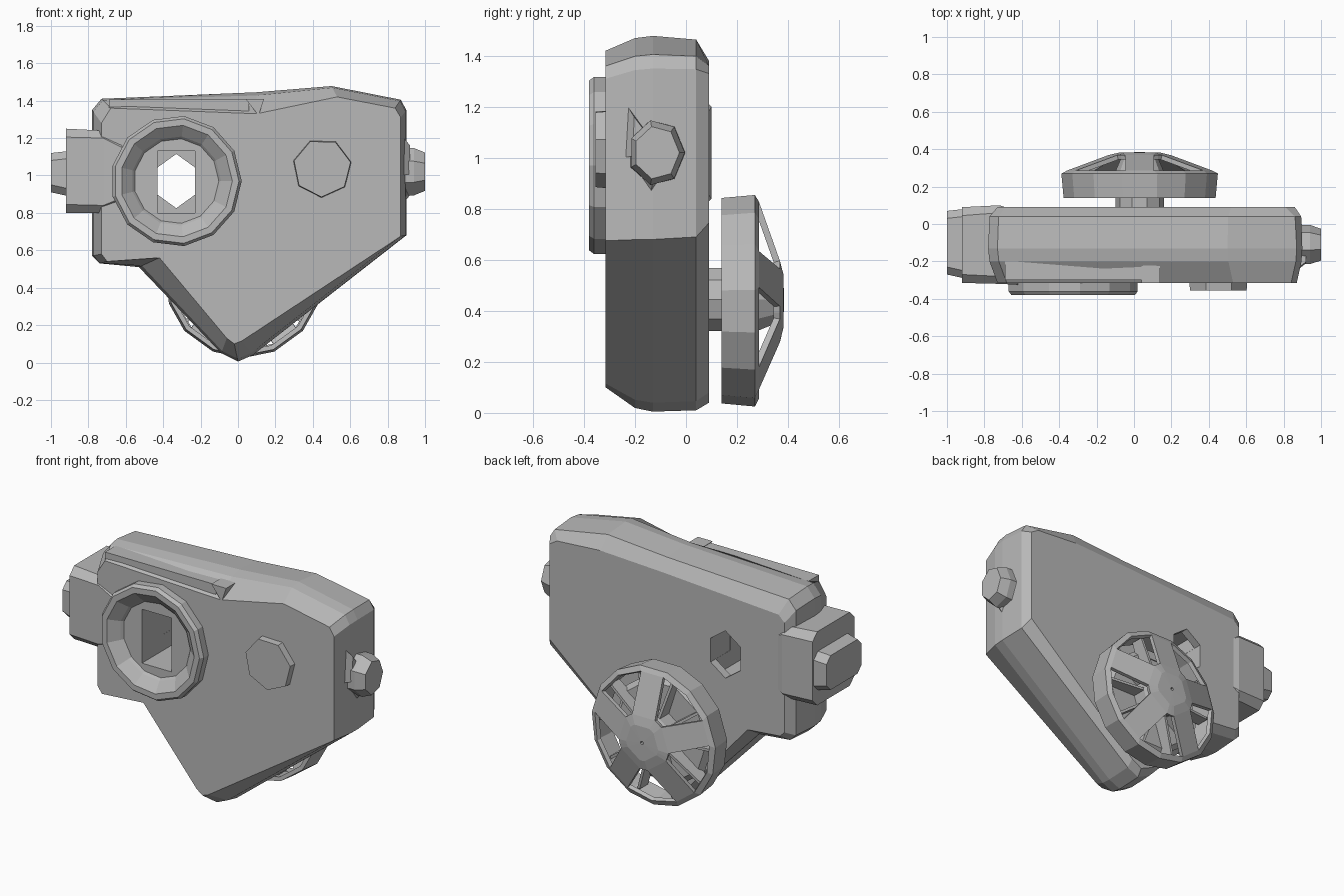
import bpy, bmesh
from math import cos, sin, pi, tau, radians
from mathutils import Vector

if "Cube" in bpy.data.objects:
    bpy.data.objects.remove(bpy.data.objects["Cube"])

grey = bpy.data.materials.new("plain_grey")
grey.use_nodes = True
grey.diffuse_color = (0.48, 0.48, 0.48, 1)
grey.node_tree.nodes["Principled BSDF"].inputs["Base Color"].default_value = (0.48, 0.48, 0.48, 1)


def loft(name, rings, caps=True, loop=False, skip=lambda r, s: False):
    """Join matching rings of points; optionally cap the ends or close the loop."""
    bm = bmesh.new()
    rows = [[bm.verts.new(p) for p in ring] for ring in rings]
    n = len(rows[0])
    for r in range(len(rows) if loop else len(rows) - 1):
        a, b = rows[r], rows[(r + 1) % len(rows)]
        for s in range(n):
            if not skip(r, s):
                t = (s + 1) % n
                bm.faces.new((a[s], a[t], b[t], b[s]))
    if caps and not loop:
        bm.faces.new(rows[0])
        bm.faces.new(rows[-1])
    bmesh.ops.recalc_face_normals(bm, faces=bm.faces)
    mesh = bpy.data.meshes.new(name)
    bm.to_mesh(mesh)
    bm.free()
    mesh.materials.append(grey)
    ob = bpy.data.objects.new(name, mesh)
    bpy.context.collection.objects.link(ob)
    return ob


def circle_y(c, r, y, n, turn=0.0, sx=1.0):
    """Ring of points facing along y."""
    return [(c[0] + sx * r * cos(turn + tau * i / n), y, c[1] + r * sin(turn + tau * i / n)) for i in range(n)]


def lathe_y(name, c, profile, n, turn=0.0, sx=1.0, **kw):
    return loft(name, [circle_y(c, r, y, n, turn, sx) for r, y in profile], **kw)


def oct_x(x, y0, y1, z0, z1, cut):
    """Chamfered rectangle facing along x."""
    return [(x, y0 + cut, z0), (x, y1 - cut, z0), (x, y1, z0 + cut), (x, y1, z1 - cut),
            (x, y1 - cut, z1), (x, y0 + cut, z1), (x, y0, z1 - cut), (x, y0, z0 + cut)]


def box(name, lo, hi):
    ring = lambda z: [(lo[0], lo[1], z), (hi[0], lo[1], z), (hi[0], hi[1], z), (lo[0], hi[1], z)]
    return loft(name, [ring(lo[2]), ring(hi[2])])


# Body: full outline in the middle, drawn in at the front and back for the bevels
outer = [(-.78, 1.35), (-.73, 1.41), (.1, 1.445), (.5, 1.478), (.87, 1.405), (.9, 1.35), (.9, .68),
         (.08, .04), (0, .005), (-.09, .05), (-.53, .51), (-.74, .53), (-.78, .57)]
front = [(-.73, 1.28), (-.68, 1.36), (.1, 1.33), (.53, 1.42), (.84, 1.36), (.87, 1.31), (.87, .675),
         (.02, .115), (-.02, .1), (-.06, .13), (-.42, .56), (-.7, .54), (-.73, .58)]
back = [(-.73, 1.27), (-.69, 1.31), (.1, 1.36), (.52, 1.38), (.81, 1.36), (.86, 1.33), (.86, .745),
        (.09, .08), (.02, .04), (-.07, .08), (-.48, .55), (-.7, .57), (-.73, .6)]


def section(y, shape, t):
    """Outline at depth y, blended by t from the full outline to another shape."""
    pts = [Vector(a).lerp(Vector(b), t) for a, b in zip(outer, shape)]
    return [(p.x, y, p.y) for p in pts]


body = loft("body", [section(-.315, front, 1), section(-.2, front, .15), section(-.13, front, 0),
                     section(.04, back, .15), section(.09, back, 1)])

# Opening through the body: square well and six-sided exit
eye = (-.33, .97)
cutters = [box("well_cutter", (-.43, -.5, .8), (-.23, .04, 1.13)),
           lathe_y("exit_cutter", eye, [(.145, -.1), (.145, .3)], 6, pi / 6, .8)]
for cutter in cutters:
    mod = body.modifiers.new(cutter.name, "BOOLEAN")
    mod.operation = "DIFFERENCE"
    mod.solver = "EXACT"
    mod.object = cutter
    cutter.hide_render = True
    cutter.hide_viewport = True

# Raised ring and small boss on the front
lathe_y("front_ring", eye, [(.35, -.3), (.35, -.36), (.335, -.38), (.3, -.38), (.24, -.33), (.215, -.3)],
        13, loop=True)
lathe_y("front_boss", (.45, 1.04), [(.16, -.3), (.155, -.355)], 7, .2)

# Side nozzle on the right
loft("nozzle", [oct_x(-.62, -.325, .07, .84, 1.19, .04), oct_x(-.72, -.32, .1, .8, 1.24, .04),
                oct_x(-.92, -.315, .09, .8, 1.25, .045)])
loft("nozzle_tip", [oct_x(-.91, -.29, .08, .89, 1.13, .04), oct_x(-1, -.27, .07, .91, 1.12, .04)])


# Winder knob on the left, with a flared foot
def knob_ring(x, r):
    return [(x, -.115 + .85 * r * cos(tau * i / 7), 1.02 + r * sin(tau * i / 7)) for i in range(7)]


loft("knob", [knob_ring(.87, .14), knob_ring(.9, .13), knob_ring(.94, .13), knob_ring(1, .105)])
for name, fin in (("upper_fin", [(-.25, 1), (-.24, 1.22), (-.15, 1.1)]),
                  ("lower_fin", [(-.2, .93), (-.14, .84), (-.08, .93)])):
    loft(name, [[(.87, y, z) for y, z in fin], [(.92, y * .7 - .035, z * .7 + .306) for y, z in fin]])

# Rail along the top front edge, with its end block
box("top_rail", (-.69, -.3, 1.345), (.06, -.2, 1.405))
notch = [(.04, 1.41), (.14, 1.41), (.11, 1.32)]
loft("rail_end", [[(x, y, z) for x, z in notch] for y in (-.315, -.2)])

# Rear wheel: hollow dished shell, five even spokes between the windows
hub = (.03, .445)


def wheel_ring(r, y, half):
    """Three points per spoke: its two edges and the middle of the next window."""
    angles = [pi / 2 + tau * k / 5 + radians(a) for k in range(5) for a in (-half, half, 36)]
    return [(hub[0] + r * cos(a), y, hub[1] + r * sin(a)) for a in angles]


shape = [(.408, .14, 13), (.42, .27, 13), (.39, .286, 11), (.17, .368, 27), (.11, .382, 27), (.01, .384, 27)]
wheel = loft("wheel_shell", [wheel_ring(*p) for p in shape], caps=False,
             skip=lambda r, s: r == 2 and s % 3 != 0)
mod = wheel.modifiers.new("thickness", "SOLIDIFY")
mod.thickness = .025
mod.offset = -1
lathe_y("wheel_hub", hub, [(.13, .07), (.13, .28), (.1, .35)], 10)
lathe_y("wheel_floor", hub, [(.33, .16), (.3, .19)], 10)

# Ribs inside the wheel
for i in range(10):
    a = pi / 2 + pi / 10 + tau * i / 10
    d, w = Vector((cos(a), 0, sin(a))), Vector((-sin(a), 0, cos(a))) * .008
    c = Vector((hub[0], 0, hub[1]))
    prof = [(.1, .17), (.38, .17), (.38, .25), (.1, .28)]
    loft("wheel_rib", [[c + d * r + Vector((0, y, 0)) + w * k for r, y in prof] for k in (-1, 1)])
